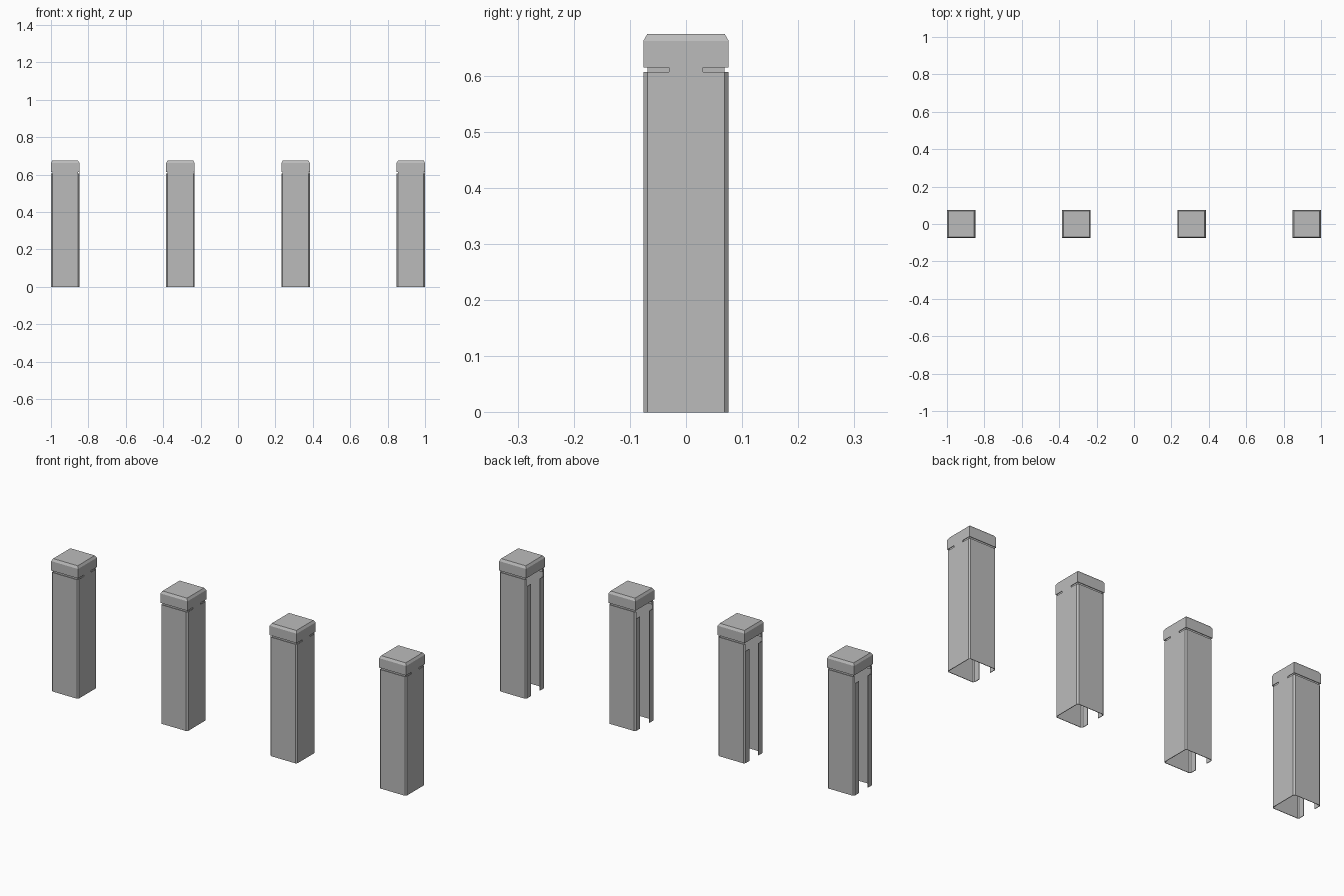
import bpy

cube = bpy.data.objects.get("Cube")
if cube:
    bpy.data.objects.remove(cube, do_unlink=True)

H = 0.076        # half width of a post
C = 0.069        # where the corner chamfer starts
LIP = 0.037      # half width of the open side
TAB = 0.03       # half width of the tab joining body and cap
BODY_TOP, CAP_LOW, CAP_SHOULDER, CAP_TOP = 0.606, 0.614, 0.662, 0.674
LIP_TOP = 0.57
WALL = 0.003

grey = bpy.data.materials.new("plain grey")
grey.use_nodes = True
grey.diffuse_color = (0.5, 0.5, 0.5, 1)
grey.node_tree.nodes["Principled BSDF"].inputs["Base Color"].default_value = (0.5, 0.5, 0.5, 1)


def make_mesh(name, verts, faces):
    mesh = bpy.data.meshes.new(name)
    mesh.from_pydata(verts, [], faces)
    mesh.materials.append(grey)
    return mesh


def folded_sheet(name, path, low, tops):
    """Upright sheet along a path; each segment has its own top height."""
    levels = sorted({low, *tops})
    verts = [(x, y, z) for z in levels for x, y in path]
    n = len(path)
    faces = []
    for i, top in enumerate(tops):
        for k in range(levels.index(top)):
            a = k * n + i
            faces.append((a, a + 1, a + 1 + n, a + n))
    return make_mesh(name, verts, faces)


def square(r, z):
    return [(-r, -r, z), (r, -r, z), (r, r, z), (-r, r, z)]


# body: chamfered channel, open on one side, with a tab up to the cap
half = [(-H, -LIP), (-H, -C), (-C, -H), (C, -H), (H, -C), (H, -TAB)]
body_path = half + [(x, -y) for x, y in reversed(half)]
side = [LIP_TOP] + [BODY_TOP] * 4
body = folded_sheet("body", body_path, 0, side + [CAP_LOW] + side[::-1])

# neck: recessed band behind the groove
neck = folded_sheet("neck", [(-C, -C), (C, -C), (C, C), (-C, C)], 0.59, [0.63] * 3)

# cap: hollow lid with a sloped rim
cap_faces = [(r + i, r + (i + 1) % 4, r + 4 + (i + 1) % 4, r + 4 + i)
             for r in (0, 4) for i in range(4)] + [(8, 9, 10, 11)]
cap = make_mesh("cap", square(H, CAP_LOW) + square(H, CAP_SHOULDER) + square(C, CAP_TOP), cap_faces)

# four posts in a row
spacing = 2 * (1 - H) / 3
for i in range(4):
    for mesh in (body, neck, cap):
        obj = bpy.data.objects.new(f"post_{mesh.name}_{i + 1}", mesh)
        obj.location.x = (i - 1.5) * spacing
        bpy.context.scene.collection.objects.link(obj)
        shell = obj.modifiers.new("wall thickness", "SOLIDIFY")
        shell.thickness = WALL
        shell.offset = -1
